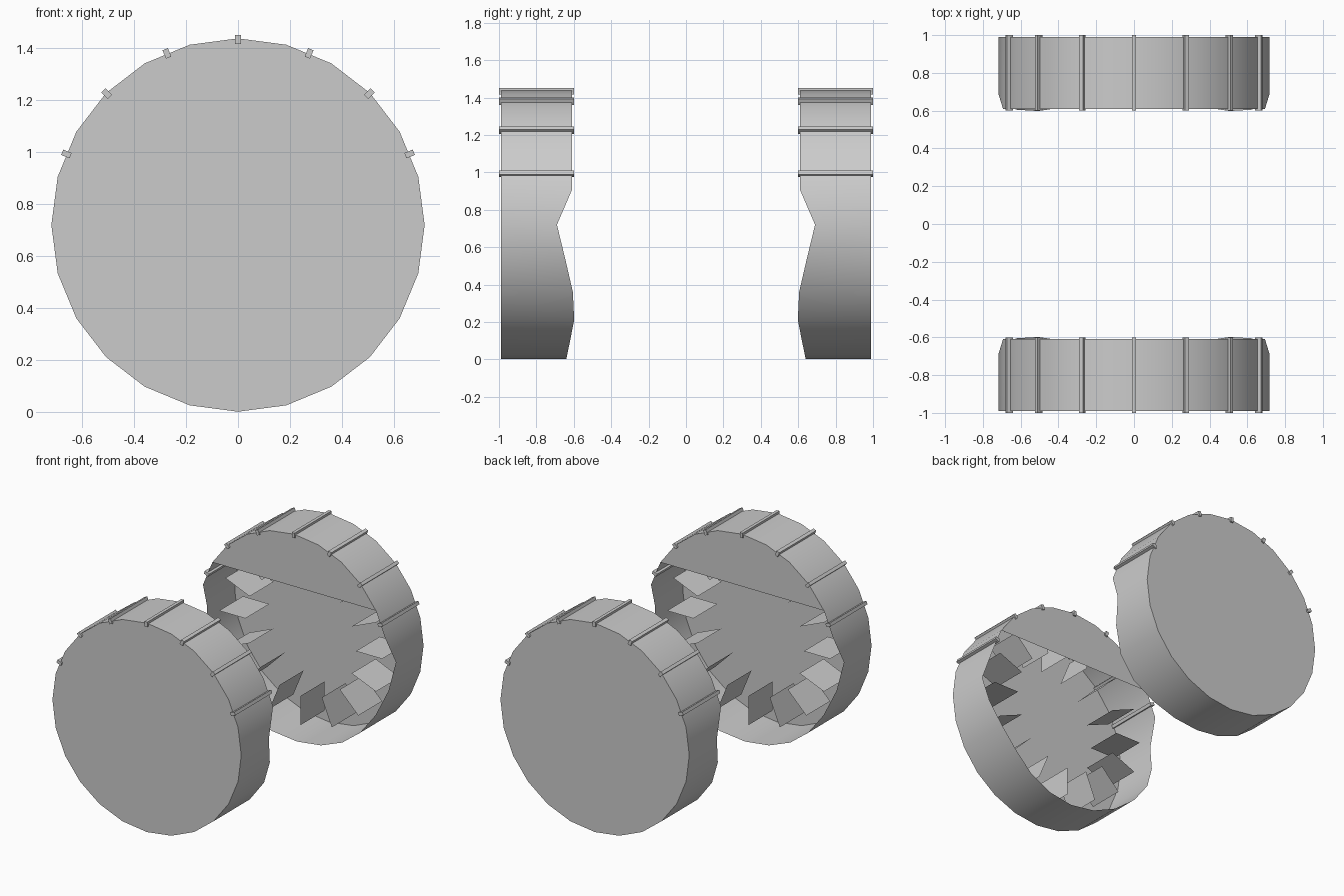
import bpy, bmesh
from math import sin, cos, radians
from mathutils import Vector

if "Cube" in bpy.data.objects:
    bpy.data.objects.remove(bpy.data.objects["Cube"])

R, CZ, OUT = 0.718, 0.72, 0.99
SIDES, SPOKES = 24, 16
# inner edge of the rim from top (0 deg) to bottom (180 deg), 15 degree steps
EDGE = [0.61] * 6 + [0.69, 0.645, 0.605, 0.598, 0.62, 0.635, 0.64]


def polar(deg, r, y):
    a = radians(deg)
    return Vector((r * sin(a), y, CZ + r * cos(a)))


def finish(name, bm, smooth=False):
    bmesh.ops.recalc_face_normals(bm, faces=bm.faces)
    me = bpy.data.meshes.new(name)
    bm.to_mesh(me)
    bm.free()
    ob = bpy.data.objects.new(name, me)
    bpy.context.collection.objects.link(ob)
    # second wheel is the mirror image across y
    m = ob.modifiers.new("mirror", 'MIRROR')
    m.use_axis = (False, True, False)
    m.use_mirror_merge = False
    if smooth:
        bpy.ops.object.select_all(action='DESELECT')
        ob.select_set(True)
        bpy.context.view_layer.objects.active = ob
        bpy.ops.object.shade_smooth_by_angle(angle=radians(30))
    return ob


# drum: thin rim, two half discs outside, cap segment inside the top
bm = bmesh.new()
step = 360 / SIDES
outer = [bm.verts.new(polar(i * step, R, OUT)) for i in range(SIDES)]
inner = [bm.verts.new(polar(i * step, R, EDGE[min(i, SIDES - i)])) for i in range(SIDES)]
for i in range(SIDES):
    j = (i + 1) % SIDES
    bm.faces.new((outer[i], outer[j], inner[j], inner[i]))
bm.faces.new([outer[i % SIDES] for i in range(-6, 7)])
bm.faces.new([outer[i] for i in range(6, 19)])
bm.faces.new([inner[i % SIDES] for i in range(-4, 5)])
finish("wheel_drum", bm, True)

# tread bars across the upper half of the rim
bm = bmesh.new()
for k in range(-3, 4):
    d = k * 360 / SPOKES
    t = Vector((cos(radians(d)), 0, -sin(radians(d)))) * 0.011
    rings = []
    for y in (0.60, 1.0):
        lo, hi = polar(d, 0.697, y), polar(d, 0.732, y)
        rings.append([bm.verts.new(p) for p in (lo - t, lo + t, hi + t, hi - t)])
    a, b = rings
    bm.faces.new(a)
    bm.faces.new(b)
    for i in range(4):
        j = (i + 1) % 4
        bm.faces.new((a[i], a[j], b[j], b[i]))
finish("tread_bars", bm)

# thin radial fins inside the drum
bm = bmesh.new()
for k in range(SPOKES):
    d = k * 360 / SPOKES
    bm.faces.new([bm.verts.new(polar(d, r, y)) for r, y in
                  ((0.42, 0.68), (0.62, 0.68), (0.62, 0.94), (0.42, 0.94))])
finish("inner_fins", bm)
